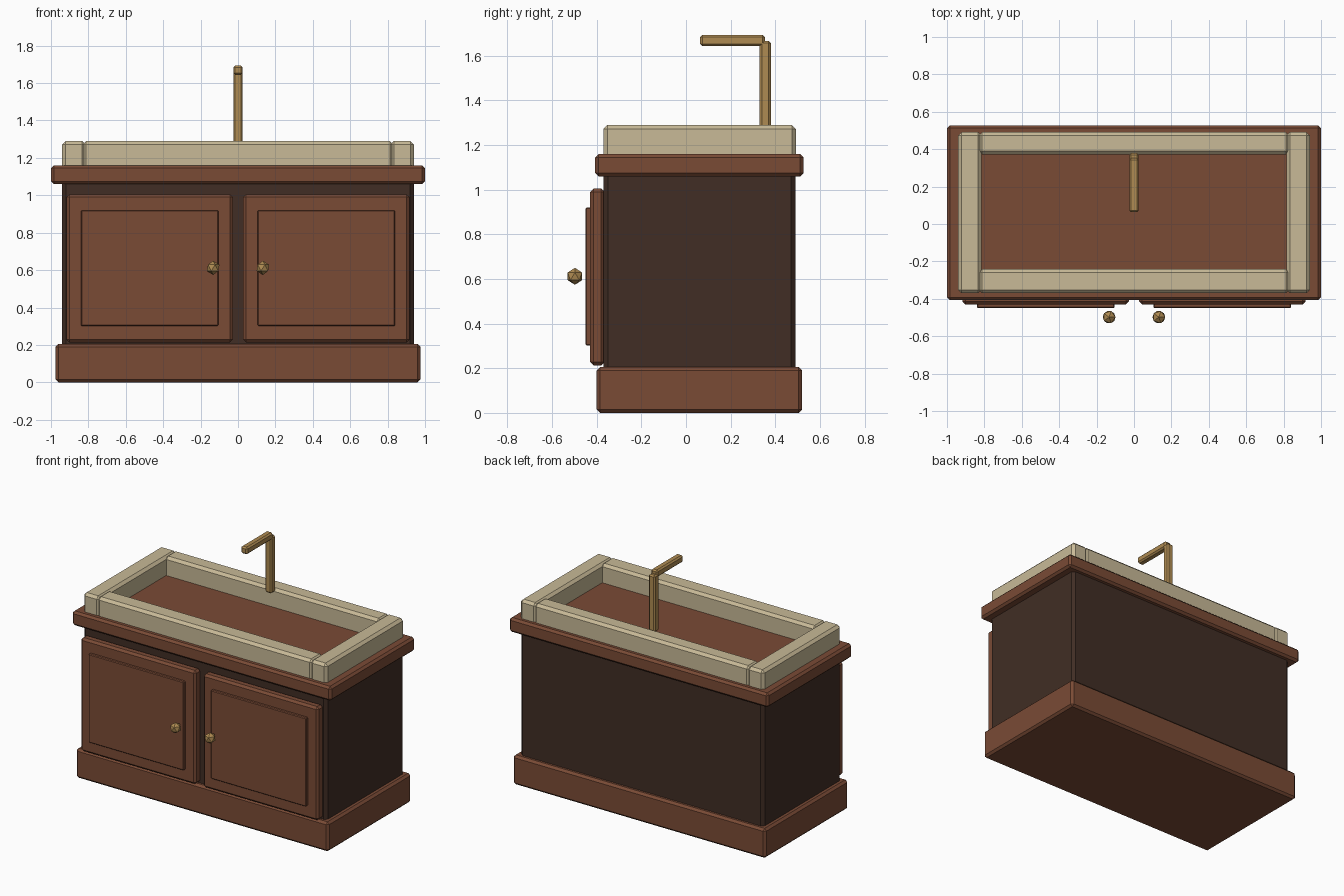
import bpy

if "Cube" in bpy.data.objects:
    bpy.data.objects.remove(bpy.data.objects["Cube"])


def mat(name, r, g, b):
    m = bpy.data.materials.new(name)
    m.diffuse_color = (r, g, b, 1)
    m.use_nodes = True
    m.node_tree.nodes["Principled BSDF"].inputs["Base Color"].default_value = m.diffuse_color
    return m


wood = mat("warm_wood", 0.195, 0.070, 0.036)
dark = mat("dark_wood", 0.052, 0.027, 0.018)
cream = mat("cream_stone", 0.58, 0.49, 0.31)
brass = mat("brass", 0.43, 0.26, 0.085)


def box(name, x, y, z, material, bevel):
    """Chamfered box from (min, max) pairs on each axis."""
    bpy.ops.mesh.primitive_cube_add(size=1, location=[(a + b) / 2 for a, b in (x, y, z)])
    o = bpy.context.object
    o.name = name
    o.scale = [b - a for a, b in (x, y, z)]
    bpy.ops.object.transform_apply(location=False, rotation=False, scale=True)
    o.data.materials.append(material)
    m = o.modifiers.new("chamfer", 'BEVEL')
    m.width = bevel
    m.segments = 1
    return o


# Cabinet carcass, plinth and counter
box("plinth", (-0.975, 0.975), (-0.40, 0.52), (0, 0.205), wood, 0.015)
box("cabinet_body", (-0.94, 0.94), (-0.37, 0.49), (0.02, 1.10), dark, 0.02)
box("counter", (-1, 1), (-0.407, 0.527), (1.06, 1.16), wood, 0.015)

# Basin rim
box("rim_front", (-0.83, 0.83), (-0.37, -0.24), (1.14, 1.29), cream, 0.018)
box("rim_back", (-0.83, 0.83), (0.372, 0.492), (1.14, 1.29), cream, 0.018)

for side, s in (("left", -1), ("right", 1)):
    def span(a, b):
        return tuple(sorted((s * a, s * b)))

    box("rim_" + side, span(0.815, 0.94), (-0.37, 0.492), (1.14, 1.29), cream, 0.018)
    # Door with raised panel
    box("door_" + side, span(0.028, 0.917), (-0.43, -0.365), (0.213, 1.005), wood, 0.015)
    box("door_panel_" + side, span(0.104, 0.84), (-0.45, -0.42), (0.302, 0.92), wood, 0.005)
    # Faceted knob
    bpy.ops.mesh.primitive_ico_sphere_add(subdivisions=1, radius=0.038,
                                          location=(s * 0.133, -0.498, 0.612))
    knob = bpy.context.object
    knob.name = "knob_" + side
    knob.data.materials.append(brass)

# Faucet
box("faucet_post", (-0.025, 0.025), (0.33, 0.38), (1.27, 1.667), brass, 0.01)
box("faucet_spout", (-0.025, 0.025), (0.063, 0.353), (1.644, 1.694), brass, 0.01)
